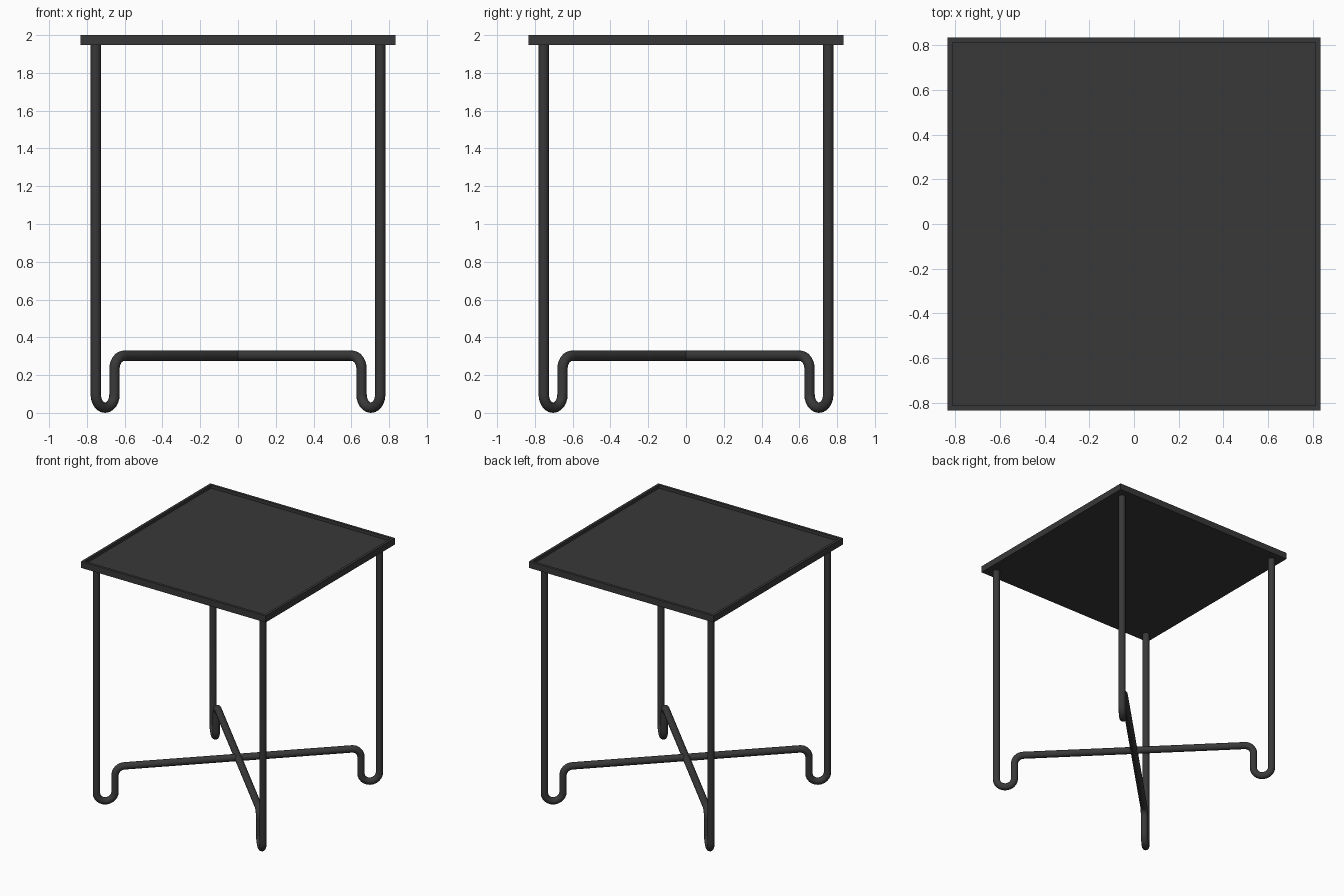
import bpy, bmesh
from math import sin, cos, pi, sqrt

if "Cube" in bpy.data.objects:
    bpy.data.objects.remove(bpy.data.objects["Cube"])

HALF, TOP, RIM_Z = 0.835, 2.0, 1.947      # table top
TUBE, LEG, BAR_Z = 0.0275, 0.753, 0.302   # tube radius, leg offset, brace height
R = 0.07                                  # bend radius along the diagonal

mat = bpy.data.materials.new("dark_metal")
mat.diffuse_color = (0.04, 0.04, 0.04, 1)
mat.use_nodes = True
mat.node_tree.nodes["Principled BSDF"].inputs["Base Color"].default_value = mat.diffuse_color


def arc(cx, cz, a0, a1, n=12):
    return [(cx + R * cos(a0 + (a1 - a0) * i / n), cz + R * sin(a0 + (a1 - a0) * i / n))
            for i in range(n + 1)]


def tube_frame(name, side):
    # Half profile in the diagonal plane: leg, U-shaped foot, bend into the brace
    d = LEG * sqrt(2)
    half = [(d, RIM_Z + 0.005)]
    half += arc(d - R, TUBE + R, 0, -pi)
    half += arc(d - 3 * R, BAR_Z - R, 0, pi / 2)
    path = half + [(-u, z) for u, z in reversed(half)]
    cu = bpy.data.curves.new(name, 'CURVE')
    cu.dimensions = '3D'
    cu.bevel_depth = TUBE
    cu.bevel_resolution = 6
    cu.use_fill_caps = True
    sp = cu.splines.new('POLY')
    sp.points.add(len(path) - 1)
    for p, (u, z) in zip(sp.points, path):
        p.co = (u / sqrt(2), side * u / sqrt(2), z, 1)
    ob = bpy.data.objects.new(name, cu)
    bpy.context.collection.objects.link(ob)
    bpy.ops.object.select_all(action='DESELECT')
    ob.select_set(True)
    bpy.context.view_layer.objects.active = ob
    bpy.ops.object.convert(target='MESH')
    ob = bpy.context.object
    ob.data.materials.clear()
    ob.data.materials.append(mat)
    bpy.ops.object.shade_smooth_by_angle()


# Two crossing bent-tube frames
tube_frame("leg_frame_a", 1)
tube_frame("leg_frame_b", -1)

# Tray top: box with an inset, recessed panel
bm = bmesh.new()
bmesh.ops.create_cube(bm, size=1)
for v in bm.verts:
    v.co = (v.co.x * 2 * HALF, v.co.y * 2 * HALF, TOP if v.co.z > 0 else RIM_Z)
bm.normal_update()
top = max(bm.faces, key=lambda f: f.normal.z)
bmesh.ops.inset_region(bm, faces=[top], thickness=0.03)
floor = bmesh.ops.extrude_face_region(bm, geom=[top])
bmesh.ops.delete(bm, geom=[top], context='FACES_ONLY')
bmesh.ops.translate(bm, vec=(0, 0, -0.025),
                    verts=[g for g in floor['geom'] if isinstance(g, bmesh.types.BMVert)])
bmesh.ops.recalc_face_normals(bm, faces=bm.faces)
me = bpy.data.meshes.new("tray_top")
bm.to_mesh(me)
bm.free()
me.materials.append(mat)
bpy.context.collection.objects.link(bpy.data.objects.new("tray_top", me))
